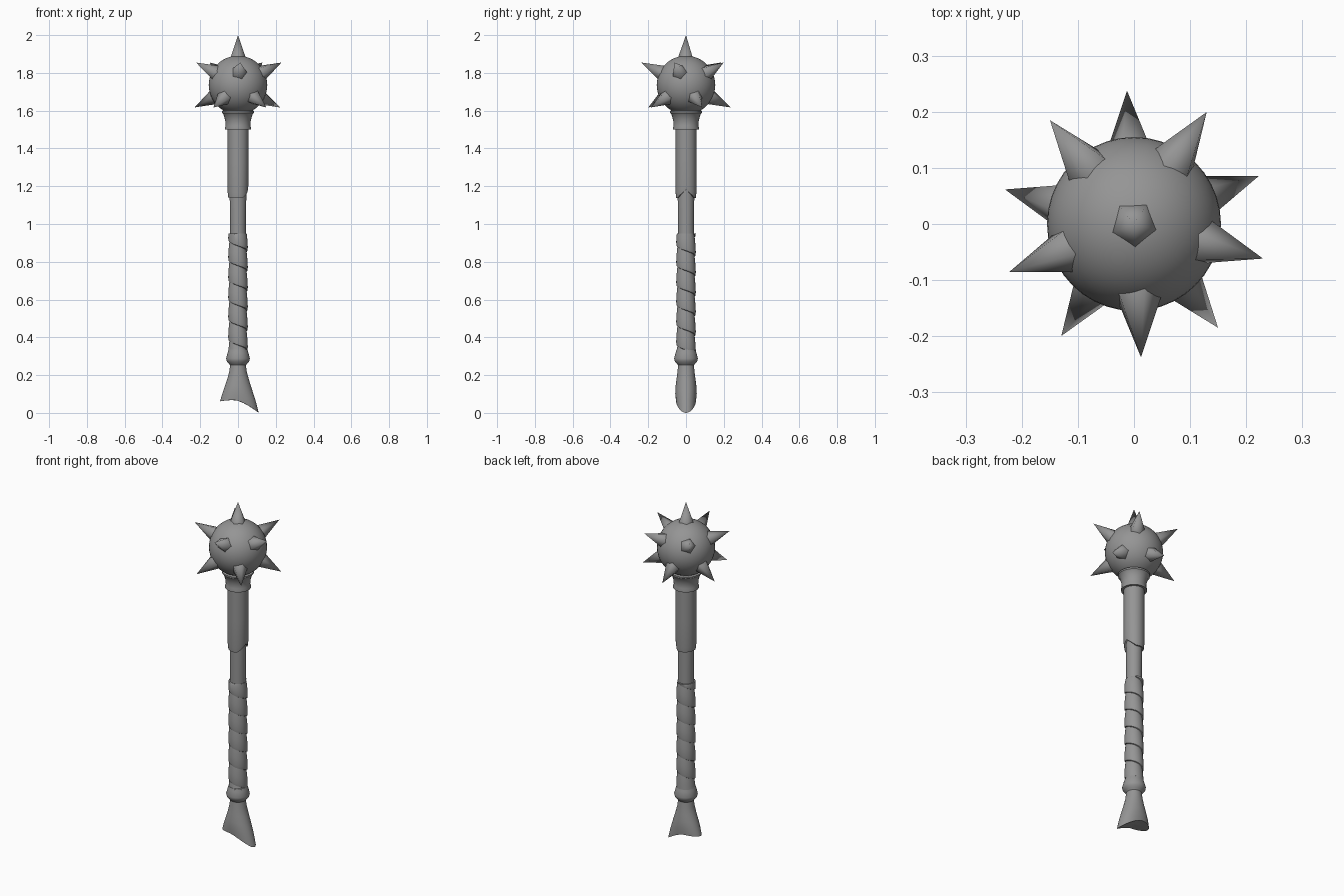
import bpy
import math
from mathutils import Vector

TAU = 2 * math.pi
SIDES = 32
HEAD_Z = 1.736

cube = bpy.data.objects.get("Cube")
if cube:
    bpy.data.objects.remove(cube, do_unlink=True)

metal = bpy.data.materials.new("grey metal")
metal.use_nodes = True
GREY = (0.3, 0.3, 0.3, 1)
metal.diffuse_color = GREY
metal.node_tree.nodes["Principled BSDF"].inputs["Base Color"].default_value = GREY


def finish(obj, name, angle=35):
    obj.name = name
    obj.data.materials.clear()
    obj.data.materials.append(metal)
    bpy.ops.object.select_all(action='DESELECT')
    obj.select_set(True)
    bpy.context.view_layer.objects.active = obj
    bpy.ops.object.shade_smooth_by_angle(angle=math.radians(angle))


def grid(name, rows, cols, point, closed=True, cap_start=False, angle=35):
    """Surface through point(row, col); closed wraps the columns around."""
    verts = [point(r, c) for r in range(rows) for c in range(cols)]
    faces = []
    for r in range(rows - 1):
        for c in range(cols if closed else cols - 1):
            d = (c + 1) % cols
            faces.append((r * cols + c, r * cols + d, (r + 1) * cols + d, (r + 1) * cols + c))
    if cap_start:
        faces.append(tuple(reversed(range(cols))))
    mesh = bpy.data.meshes.new(name)
    mesh.from_pydata(verts, [], faces)
    obj = bpy.data.objects.new(name, mesh)
    bpy.context.collection.objects.link(obj)
    finish(obj, name, angle)


def lathe(name, profile):
    """Turned part from (radius, height) pairs, bottom to top."""
    def point(r, c):
        rad, z = profile[r]
        a = TAU * c / SIDES
        return (rad * math.cos(a), rad * math.sin(a), z)
    grid(name, len(profile), SIDES, point)


# Spiked head
bpy.ops.mesh.primitive_uv_sphere_add(segments=40, ring_count=24, radius=0.155, location=(0, 0, HEAD_Z))
finish(bpy.context.object, "head_ball", 60)


def spike(name, direction, base=0.146, tip=0.266):
    d = Vector(direction).normalized()
    bpy.ops.mesh.primitive_cone_add(vertices=5, radius1=0.042, radius2=0, depth=tip - base,
                                    location=Vector((0, 0, HEAD_Z)) + d * (base + tip) / 2)
    obj = bpy.context.object
    obj.rotation_euler = (0, math.acos(d.z), math.atan2(d.y, d.x))
    if d.z > 0.99:
        obj.rotation_euler = (0, 0, math.radians(183))
    finish(obj, name, 75)


spike("top_spike", (0, 0, 1), tip=2 - HEAD_Z)
for i in range(5):
    for label, start, height in (("upper", 57, 0.5), ("lower", 21, -0.5)):
        a = math.radians(start + 72 * i)
        spike(f"{label}_spike_{i + 1}", (math.cos(a), math.sin(a), height))

# Collar under the head
lathe("collar", [(0.04, 1.5), (0.069, 1.5), (0.07, 1.507), (0.065, 1.52), (0.068, 1.55),
                 (0.077, 1.58), (0.085, 1.588), (0.086, 1.597), (0.07, 1.605)])

# Handle core
lathe("shaft", [(0.042, 0.25), (0.042, 1.0), (0.044, 1.15), (0.044, 1.5)])


# Sleeve with a notch in its lower edge on one side
def sleeve_point(r, c):
    a = TAU * c / SIDES
    rad, t = ((0.043, 0), (0.052, 0), (0.055, 0.08), (0.055, 0.5), (0.055, 1))[r]
    off = abs(math.remainder(a, TAU))
    low = 1.135 + 0.045 * max(0, 1 - off / 1.1) + 0.006 * (1 - math.cos(a)) / 2
    return (rad * math.cos(a), rad * math.sin(a), low + (1.503 - low) * t)


grid("sleeve", 5, SIDES, sleeve_point)

# Grip strap wound around the shaft
PITCH, LOW, HIGH, STEPS = 0.105, 0.33, 0.95, 24
STRAP = ((0.041, 0), (0.05, 0.004), (0.052, 0.02), (0.05, 0.06), (0.046, 0.1), (0.044, 0.112))


def strap_point(r, c):
    rad, across = STRAP[c]
    a = -TAU * r / STEPS
    z = LOW - PITCH + PITCH * r / STEPS + across
    return (rad * math.cos(a), rad * math.sin(a), min(HIGH, max(LOW, z)))


grid("grip_strap", int((HIGH - LOW) / PITCH * STEPS) + STEPS, len(STRAP), strap_point, closed=False)

# Ring below the grip
lathe("pommel_ring", [(0.04, 0.25), (0.05, 0.262), (0.06, 0.274), (0.063, 0.288),
                      (0.055, 0.318), (0.05, 0.335), (0.04, 0.338)])

# Flared pommel: half widths (left, right, depth) from the foot up
FLARE = ((0.11, 0.095, 0.053), (0.094, 0.083, 0.057), (0.076, 0.069, 0.055),
         (0.06, 0.056, 0.05), (0.047, 0.046, 0.045), (0.041, 0.041, 0.041))


def foot_height(x):
    if x > -0.02:
        return 0.068 * (1 - ((x + 0.02) / 0.13) ** 1.5)
    return 0.068 - 1.2 * (x + 0.02) ** 2


def pommel_point(r, c):
    a = TAU * c / SIDES
    row = max(r - 3, 0)
    left, right, depth = FLARE[row]
    shrink = (r + 0.01) / 3 if r < 3 else 1
    x = math.cos(a) * (left if math.cos(a) > 0 else right) * shrink
    y = math.sin(a) * depth * shrink
    low = foot_height(x)
    return (x, y, low + (0.258 - low) * row / (len(FLARE) - 1))


grid("pommel", len(FLARE) + 3, SIDES, pommel_point, cap_start=True)
